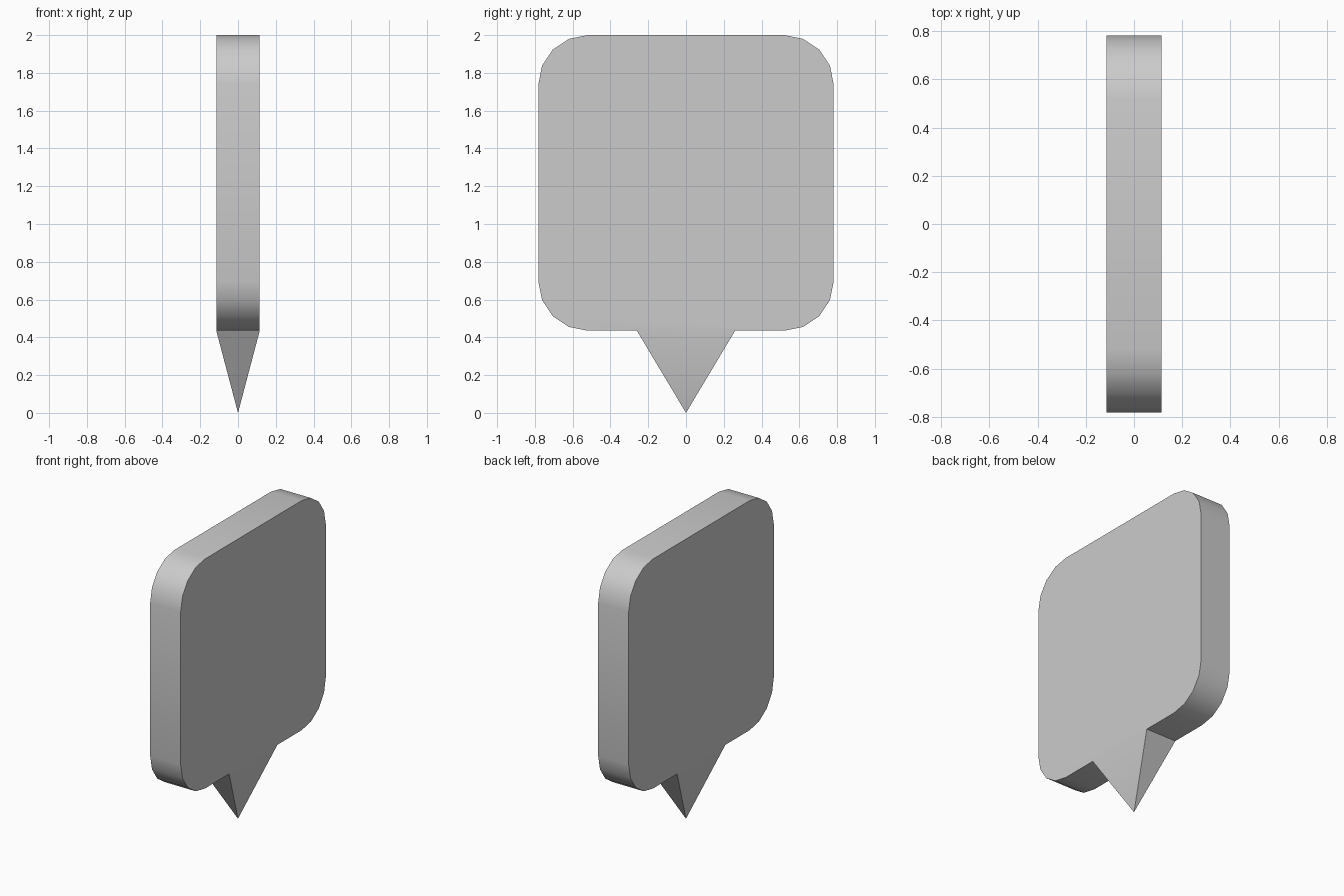
import bpy, bmesh, math

if "Cube" in bpy.data.objects:
    bpy.data.objects.remove(bpy.data.objects["Cube"])

HALF_W, BOTTOM, TOP = 0.782, 0.435, 2.0
RADIUS, SEGMENTS = 0.262, 4
HALF_T, TAIL_W = 0.115, 0.26

# Rounded square outline in (y, z), starting at the lower right corner
outline = []
corners = [(1, BOTTOM + RADIUS, -90), (1, TOP - RADIUS, 0),
           (-1, TOP - RADIUS, 90), (-1, BOTTOM + RADIUS, 180)]
for side, cz, start in corners:
    for i in range(SEGMENTS + 1):
        a = math.radians(start + 90 * i / SEGMENTS)
        outline.append((side * (HALF_W - RADIUS) + RADIUS * math.cos(a),
                        cz + RADIUS * math.sin(a)))
# Tail root on the bottom edge
outline += [(-TAIL_W, BOTTOM), (TAIL_W, BOTTOM)]

bm = bmesh.new()
front = [bm.verts.new((HALF_T, y, z)) for y, z in outline]
back = [bm.verts.new((-HALF_T, y, z)) for y, z in outline]
bm.faces.new(front)
bm.faces.new(back[::-1])

# Rim, left open where the tail joins
n = len(outline)
for i in range(n):
    if i != n - 2:
        j = (i + 1) % n
        bm.faces.new((front[i], back[i], back[j], front[j]))

# Pointed tail
tip = bm.verts.new((0, 0, 0))
root = [front[-2], front[-1], back[-1], back[-2]]
for i in range(4):
    bm.faces.new((root[i], root[(i + 1) % 4], tip))
bmesh.ops.recalc_face_normals(bm, faces=bm.faces)

mesh = bpy.data.meshes.new("speech_bubble")
bm.to_mesh(mesh)
bm.free()
bubble = bpy.data.objects.new("speech_bubble", mesh)
bpy.context.collection.objects.link(bubble)

# Smooth rounded corners, sharp rim
bpy.context.view_layer.objects.active = bubble
bubble.select_set(True)
bpy.ops.object.shade_smooth_by_angle(angle=math.radians(30))
